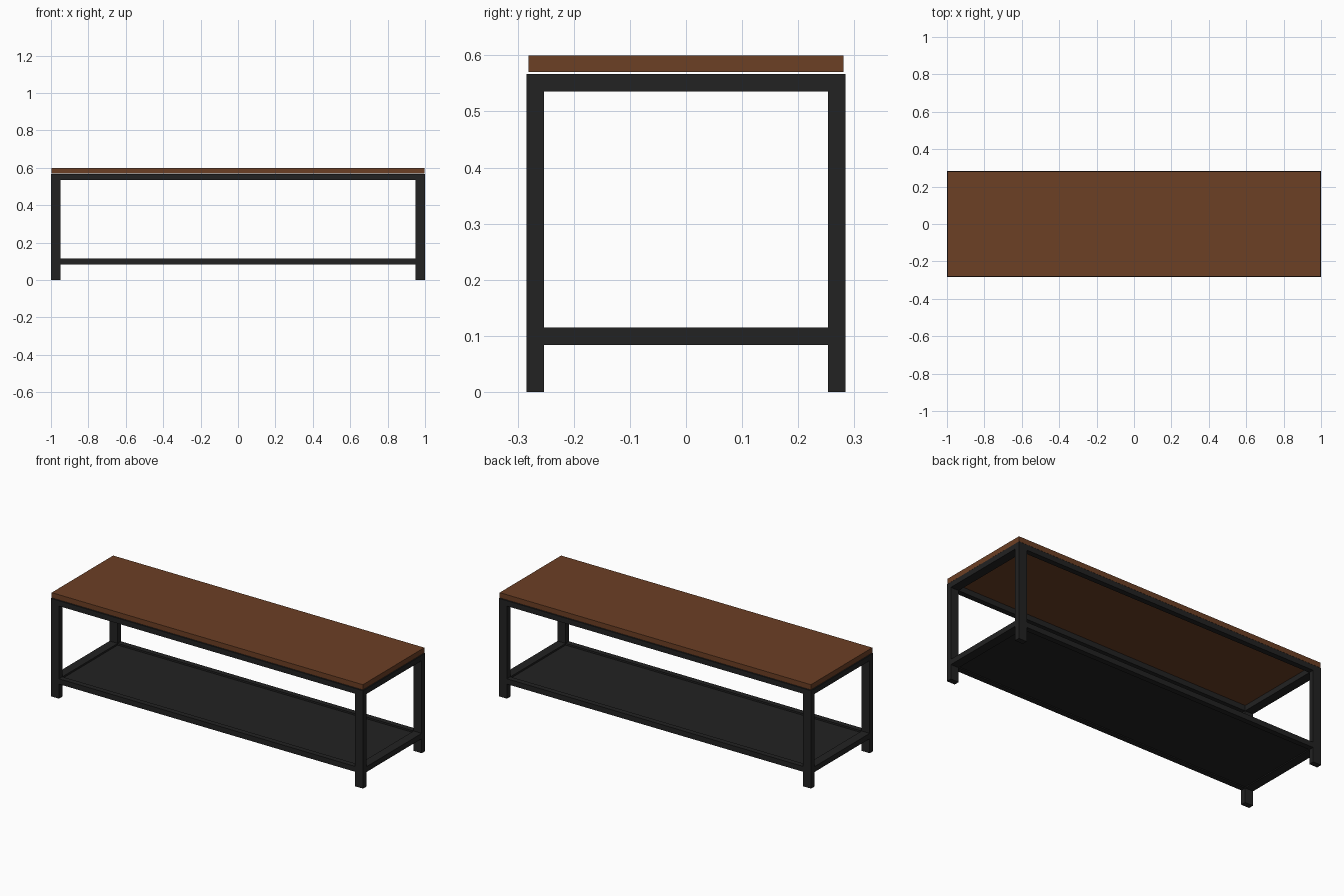
import bpy

if "Cube" in bpy.data.objects:
    bpy.data.objects.remove(bpy.data.objects["Cube"])

HX, HY = 1.0, 0.284          # half extents of the frame
LX, LY = 0.052, 0.031        # tube section of the legs

def material(name, rgb):
    m = bpy.data.materials.new(name)
    m.diffuse_color = (*rgb, 1)
    m.use_nodes = True
    m.node_tree.nodes["Principled BSDF"].inputs["Base Color"].default_value = m.diffuse_color
    return m

wood = material("brown_wood", (0.15, 0.05, 0.018))
steel = material("black_steel", (0.016, 0.016, 0.016))

def box(name, x, y, z, mat):
    """Box from (min, max) ranges on each axis."""
    r = (x, y, z)
    bpy.ops.mesh.primitive_cube_add(size=1, location=[(a + b) / 2 for a, b in r])
    o = bpy.context.object
    o.name = name
    o.scale = [b - a for a, b in r]
    bpy.ops.object.transform_apply(location=False, rotation=False, scale=True)
    o.data.materials.append(mat)
    return o

def span(side, outer, width):
    return tuple(sorted((side * outer, side * (outer - width))))

# Wooden top, floating a hair above the frame
box("bench_top", (-0.997, 0.997), (-0.281, 0.281), (0.57, 0.60), wood)

# Legs
for sx, xn in ((-1, "left"), (1, "right")):
    for sy, yn in ((-1, "front"), (1, "back")):
        box(f"{yn}_{xn}_leg", span(sx, HX, LX), span(sy, HY, LY), (0, 0.567), steel)

# Upper and lower rails between the legs
for level, z in (("upper", (0.536, 0.567)), ("lower", (0.084, 0.115))):
    for s, yn, xn in ((-1, "front", "left"), (1, "back", "right")):
        box(f"{level}_{yn}_rail", (-HX + LX, HX - LX), span(s, HY, LY), z, steel)
        box(f"{level}_{xn}_rail", span(s, HX, LX), (-HY + LY, HY - LY), z, steel)

# Shelf panel set inside the lower rails
box("shelf", (-HX + LX, HX - LX), (-HY + LY, HY - LY), (0.09, 0.105), steel)
